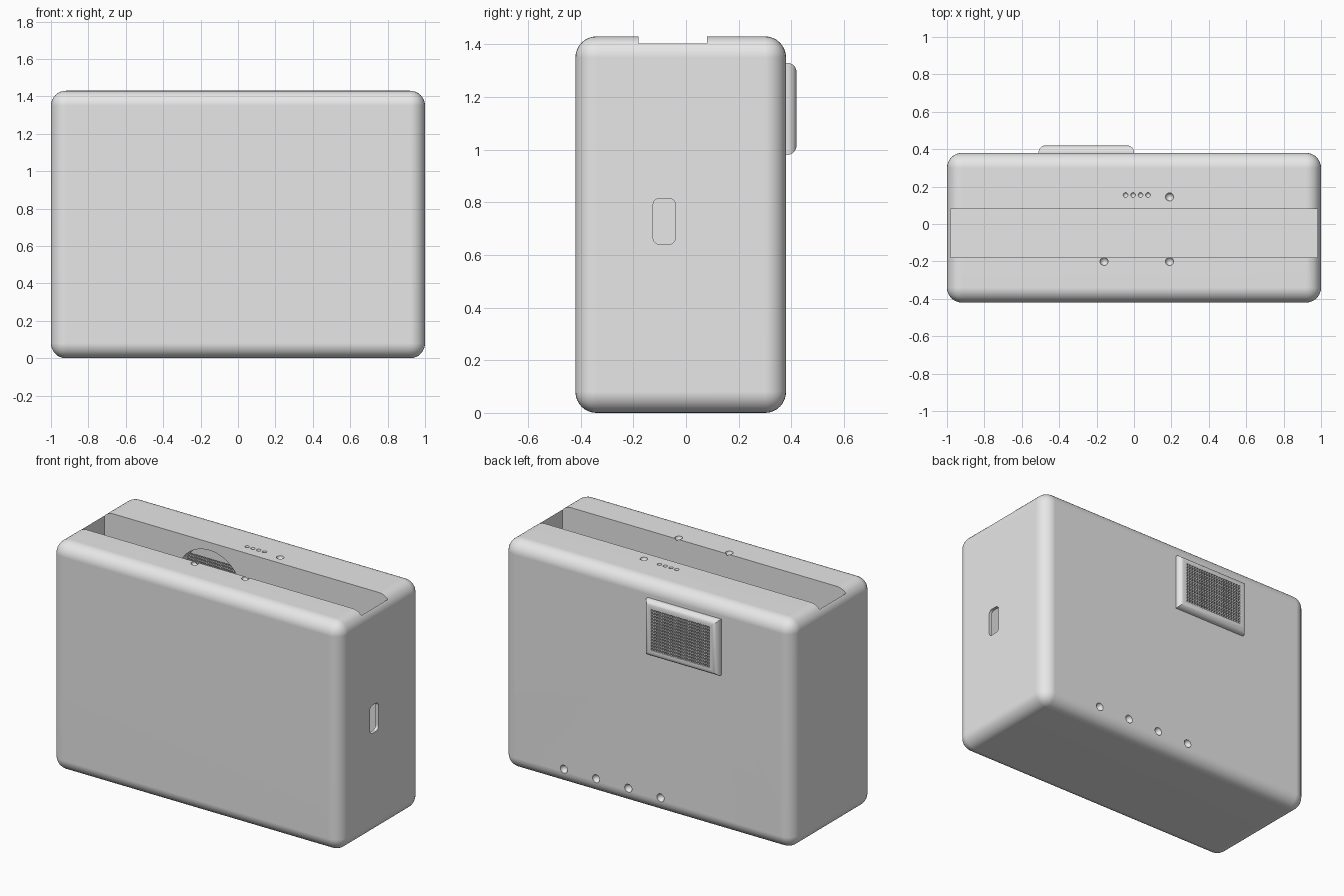
import bpy, bmesh, math
from mathutils import Matrix, Vector

if "Cube" in bpy.data.objects:
    bpy.data.objects.remove(bpy.data.objects["Cube"], do_unlink=True)

grey = bpy.data.materials.new("light_grey")
grey.use_nodes = True
grey.diffuse_color = (0.8, 0.8, 0.8, 1)
grey.node_tree.nodes["Principled BSDF"].inputs["Base Color"].default_value = (0.8, 0.8, 0.8, 1)


def make_object(name, bm):
    mesh = bpy.data.meshes.new(name)
    bmesh.ops.recalc_face_normals(bm, faces=bm.faces)
    bm.to_mesh(mesh)
    bm.free()
    mesh.materials.append(grey)
    obj = bpy.data.objects.new(name, mesh)
    bpy.context.collection.objects.link(obj)
    return obj


def box(name, lo, hi, radius=0, segments=8, keep=lambda e: True):
    """Box between two corners, rounding the edges that pass the test."""
    lo, hi = Vector(lo), Vector(hi)
    bm = bmesh.new()
    bmesh.ops.create_cube(bm, size=1)
    for v in bm.verts:
        v.co = (lo + hi) / 2 + v.co * (hi - lo)
    if radius:
        bmesh.ops.bevel(bm, geom=[e for e in bm.edges if keep(e)], offset=radius,
                        segments=segments, profile=0.5, affect='EDGES')
    return make_object(name, bm)


def activate(obj):
    bpy.ops.object.select_all(action='DESELECT')
    obj.select_set(True)
    bpy.context.view_layer.objects.active = obj


def apply_modifier(obj, mod):
    activate(obj)
    bpy.ops.object.modifier_apply(modifier=mod.name)


def cut(obj, cutter, discard=True):
    mod = obj.modifiers.new("cut", 'BOOLEAN')
    mod.operation = 'DIFFERENCE'
    mod.solver = 'EXACT'
    mod.object = cutter
    apply_modifier(obj, mod)
    if discard:
        bpy.data.objects.remove(cutter, do_unlink=True)


def smooth(obj):
    activate(obj)
    bpy.ops.object.shade_smooth_by_angle(angle=math.radians(30))
    mod = obj.modifiers.new("even_shading", 'WEIGHTED_NORMAL')
    mod.keep_sharp = True


# Rounded housing
body = box("housing", (-1, -0.42, 0), (1, 0.38, 1.43), 0.08)

# Long open slot in the top
cut(body, box("slot_cutter", (-0.98, -0.18, 0.03), (0.98, 0.08, 1.6)))

# Rounded port in the right-hand wall
along_x = lambda e: abs(e.verts[0].co.x - e.verts[1].co.x) > 0.01
cut(body, box("port_cutter", (0.9, -0.125, 0.64), (1.1, -0.04, 0.815), 0.025, 5, along_x))

# Round recess behind the grille, opening into the slot
grille_x, grille_z = -0.255, 1.155
bm = bmesh.new()
bmesh.ops.create_cone(bm, cap_ends=True, segments=64, radius1=0.225, radius2=0.225, depth=0.16,
                      matrix=Matrix.Translation((grille_x, 0.08, grille_z))
                      @ Matrix.Rotation(math.pi / 2, 4, 'X'))
cut(body, make_object("recess_cutter", bm))

# Small dimples on the top and along the lower back
dimples = [(-0.045 + 0.04 * i, 0.155, 1.43, 0.013) for i in range(4)]
dimples += [(0.19, 0.145, 1.43, 0.022), (0.19, -0.2, 1.43, 0.022), (-0.16, -0.2, 1.43, 0.022)]
dimples += [(-0.09 + 0.223 * i, 0.38, 0.1, 0.025) for i in range(4)]
bm = bmesh.new()
for x, y, z, r in dimples:
    bmesh.ops.create_uvsphere(bm, u_segments=20, v_segments=11, radius=r,
                              matrix=Matrix.Translation((x, y, z)))
cut(body, make_object("dimple_cutter", bm))

# Raised grille frame with rounded outer edges
on_back = lambda e: all(v.co.y > 0.41 for v in e.verts)
frame = box("grille_frame", (-0.51, 0.36, 0.98), (0, 0.42, 1.33), 0.036, 8, on_back)

# Opening for the perforated core
width, height = 0.41, 0.26
core_cutter = box("core_cutter", (grille_x - width / 2, 0.15, grille_z - height / 2),
                  (grille_x + width / 2, 0.5, grille_z + height / 2))
cut(body, core_cutter, discard=False)
cut(frame, core_cutter)

# Perforated core running from the frame face to the recess
bm = bmesh.new()
bmesh.ops.create_grid(bm, x_segments=22, y_segments=14, size=0.5)
bmesh.ops.scale(bm, vec=(width, height, 1), verts=bm.verts)
cells = list(bm.faces)
bmesh.ops.inset_individual(bm, faces=cells, thickness=0.0035)
bmesh.ops.delete(bm, geom=cells, context='FACES')
bmesh.ops.transform(bm, verts=bm.verts, matrix=Matrix.Translation((grille_x, 0.42, grille_z))
                    @ Matrix.Rotation(-math.pi / 2, 4, 'X'))
mesh_faces_back = sum(f.normal.y for f in bm.faces)
core = make_object("grille_core", bm)
solid = core.modifiers.new("thickness", 'SOLIDIFY')
solid.thickness = 0.26
# Thicken towards the inside whichever way the sheet faces
solid.offset = -1 if sum(p.normal.y for p in core.data.polygons) > 0 else 1
apply_modifier(core, solid)

for part in (body, frame):
    smooth(part)
